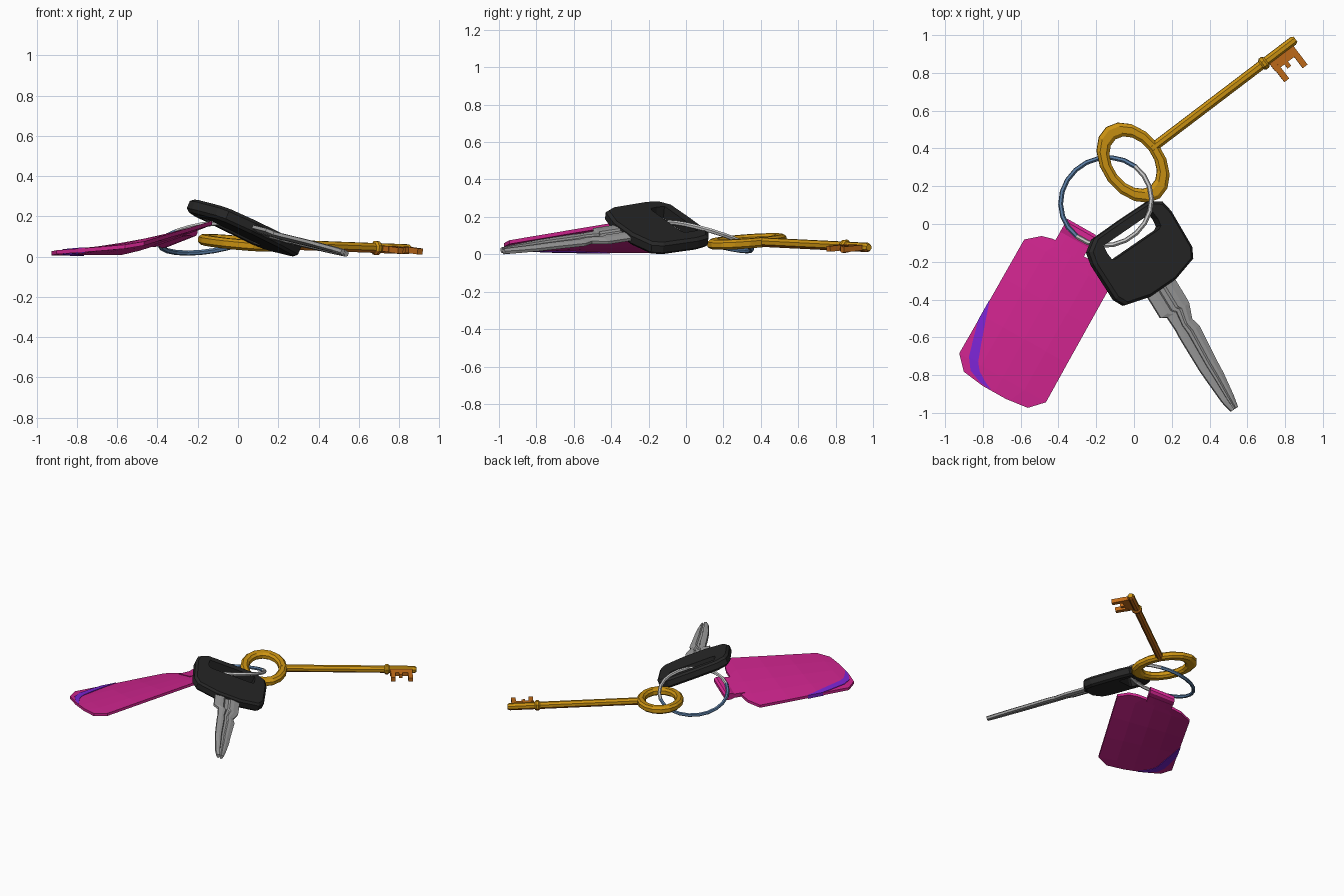
import bpy, bmesh, math
from mathutils import Vector, Matrix

if "Cube" in bpy.data.objects:
    bpy.data.objects.remove(bpy.data.objects["Cube"])


def material(name, rgb):
    m = bpy.data.materials.new(name)
    m.diffuse_color = (*rgb, 1)
    m.use_nodes = True
    m.node_tree.nodes["Principled BSDF"].inputs["Base Color"].default_value = m.diffuse_color
    return m


magenta = material("magenta", (0.62, 0.018, 0.27))
purple = material("purple", (0.2, 0.018, 0.66))
black = material("black plastic", (0.02, 0.02, 0.02))
gold = material("gold", (0.6, 0.29, 0.006))
orange = material("dark gold", (0.54, 0.15, 0.01))
steel = material("blade grey", (0.34, 0.34, 0.34))
blue = material("blue steel", (0.1, 0.2, 0.36))
silver = material("silver", (0.56, 0.56, 0.56))


def frame(origin, a, b):
    """Matrix whose x and y axes follow a and b."""
    x = Vector(a).normalized()
    y = Vector(b)
    y = (y - x * x.dot(y)).normalized()
    z = x.cross(y)
    m = Matrix((x, y, z)).transposed().to_4x4()
    m.translation = origin
    return m


def loft(name, sections, mats, closed=False, place=None, rule=None):
    """Skin a row of equal point loops; closed joins last to first."""
    place = place or Matrix()
    bm = bmesh.new()
    rings = [[bm.verts.new(place @ Vector(p)) for p in s] for s in sections]
    n, count = len(rings[0]), len(rings)
    for i in range(count if closed else count - 1):
        a, b = rings[i], rings[(i + 1) % count]
        for j in range(n):
            k = (j + 1) % n
            bm.faces.new((a[j], a[k], b[k], b[j]))
    if not closed:
        bm.faces.new(rings[0])
        bm.faces.new(rings[-1])
    bmesh.ops.recalc_face_normals(bm, faces=bm.faces)
    bm.normal_update()
    if rule:
        for f in bm.faces:
            f.material_index = rule(f)
    mesh = bpy.data.meshes.new(name)
    bm.to_mesh(mesh)
    bm.free()
    for m in mats:
        mesh.materials.append(m)
    ob = bpy.data.objects.new(name, mesh)
    bpy.context.collection.objects.link(ob)
    return ob


def box(name, mat, place, lo, hi):
    secs = [[(x, lo[1], lo[2]), (x, hi[1], lo[2]), (x, hi[1], hi[2]), (x, lo[1], hi[2])]
            for x in (lo[0], hi[0])]
    return loft(name, secs, [mat], place=place)


def lathe(name, profile, sides, mats, place, rule=None):
    """Round bar along local x from (x, radius) pairs."""
    secs = [[(x, r * math.cos(math.tau * (i + .5) / sides), r * math.sin(math.tau * (i + .5) / sides))
             for i in range(sides)] for x, r in profile]
    return loft(name, secs, mats, place=place, rule=rule)


# Split ring: tilted thin hoop, blue on the far left, silver near right
hub = Vector((-0.148, 0.119, 0.11))
hoop = frame(hub, (0.45, -0.89, 0.33), (0.89, 0.45, 0))
secs = []
for i in range(22):
    a = math.tau * i / 22
    secs.append([((0.243 + 0.013 * math.cos(t)) * math.cos(a),
                  (0.243 + 0.013 * math.cos(t)) * math.sin(a), 0.013 * math.sin(t))
                 for t in (math.tau * j / 6 for j in range(6))])
loft("split_ring", secs, [blue, silver], True, hoop,
     lambda f: int((f.calc_center_median() - hub).dot(Vector((0.8, -0.6, 0))) > 0))

# Gold key: oval bow, shaft, collar and bit
key = frame((-0.005, 0.325, 0.085), (0.796, 0.605, -0.03), (-0.605, 0.796, 0.085))
secs = []
for i in range(16):
    a = math.tau * i / 16
    sec = []
    for f, z in ((0, 0.013), (0.25, 0.026), (0.75, 0.026), (1, 0.013),
                 (1, -0.013), (0.75, -0.026), (0.25, -0.026), (0, -0.013)):
        sec.append(((0.107 + 0.058 * f) * math.cos(a), (0.156 + 0.08 * f) * math.sin(a), z))
    secs.append(sec)
loft("gold_key_bow", secs, [gold], True, key)
under = lambda f: int(f.normal.z < -0.3)
lathe("gold_key_shaft", [(0.125, 0.03), (0.17, 0.026), (1.065, 0.026), (1.08, 0.018)],
      8, [gold, orange], key, under)
lathe("gold_key_collar", [(0.852, 0.028), (0.862, 0.037), (0.878, 0.037), (0.888, 0.028)],
      8, [gold, orange], key, under)
box("gold_key_bit", orange, key, (0.892, -0.07, -0.014), (1.05, 0, 0.014))
for i, (u, w, d) in enumerate(((0.912, 0.032, 0.145), (0.965, 0.024, 0.098), (1.034, 0.032, 0.145))):
    box(f"gold_key_tooth_{i + 1}", orange, key, (u - w / 2, -d, -0.015), (u + w / 2, -0.05, 0.015))

# Car key head: chamfered plastic frame with a long slot
car = frame((0.036, -0.16, 0.157), (0.52, -0.85, -0.13), (0.85, 0.52, -0.41))
half = [((-0.215, 0), (-0.155, 0)), ((-0.212, 0.19), (-0.155, 0.13)),
        ((-0.17, 0.255), (-0.155, 0.17)), ((-0.1, 0.27), (-0.11, 0.175)),
        ((0.12, 0.265), (-0.07, 0.17)), ((0.175, 0.235), (-0.06, 0.15)),
        ((0.213, 0.09), (-0.06, 0.07)), ((0.213, 0), (-0.06, 0))]
outline = half + [((o[0], -o[1]), (n[0], -n[1])) for o, n in half[-2:0:-1]]
secs = []
for o, n in outline:
    e = (o[0] * 0.94, o[1] * 0.94)
    secs.append([(*e, 0.035), (*o, 0.02), (*o, -0.02), (*e, -0.035), (*n, -0.035), (*n, 0.035)])
loft("car_key_head", secs, [black], True, car)

# Car key blade: stepped, tapering, with grooves along both faces
rows = [(0.17, -0.095, 0.09), (0.34, -0.095, 0.09), (0.36, -0.06, 0.088), (0.44, -0.057, 0.055),
        (0.49, -0.06, 0.07), (0.69, -0.06, 0.052), (0.77, -0.055, 0.047), (0.9, -0.045, 0.03),
        (0.965, -0.03, 0.016)]
groove = [(0, 0.008), (0.22, 0.015), (0.36, 0.015), (0.42, 0.006), (0.56, 0.006), (0.62, 0.015),
          (0.78, 0.015), (1, 0.008)]
secs = []
for k, l, r in rows:
    top = [(k, l + (r - l) * f, h) for f, h in groove]
    secs.append(top + [(x, y, -z) for x, y, z in reversed(top)])
loft("car_key_blade", secs, [steel], place=car)


# Fob: twisted tag, low on the left edge and raised on the right
def fob(s, t, dz):
    rise = 0.15 - 0.147 * (s - 0.2)
    return (-0.285 - 0.49 * s + 0.87 * t, -0.02 - 0.87 * s - 0.49 * t,
            0.033 + (t + 0.23) / 0.52 * rise + dz)


def sheet(name, rows, mat):
    """Rows of (s, centre, half width, half thickness) become a slab."""
    secs = []
    for s, c, w, h in rows:
        line = [c + w * f for f in (-1, -0.5, 0, 0.5, 1)]
        secs.append([fob(s, t, h) for t in line] + [fob(s, t, -h) for t in reversed(line)])
    return loft(name, secs, [mat])


sheet("fob_tag", [(0.122, 0.032, 0.13, 0.01), (0.138, 0.032, 0.188, 0.01), (0.2, 0.032, 0.26, 0.01),
                  (0.43, 0.032, 0.261, 0.01), (0.66, 0.032, 0.262, 0.01), (0.895, 0.032, 0.264, 0.01),
                  (0.968, 0.032, 0.195, 0.01), (0.984, 0.032, 0.07, 0.01)], magenta)
sheet("fob_strap", [(-0.008, 0.005, 0.087, 0.012), (0.008, 0.005, 0.087, 0.024),
                    (0.045, 0.005, 0.087, 0.024), (0.07, 0.005, 0.087, 0.015),
                    (0.15, 0.005, 0.087, 0.014)], magenta)

# Purple crescent across the lower left corner, on both faces of the tag
curve = [((0.575, -0.2315), (0.575, -0.228)), ((0.69, -0.2315), (0.69, -0.19)),
         ((0.79, -0.205), (0.80, -0.153)), ((0.885, -0.178), (0.885, -0.122)),
         ((0.945, -0.135), (0.925, -0.09)), ((0.975, -0.06), (0.96, -0.035)),
         ((0.981, 0.0), (0.978, 0.005))]
loft("fob_stripe", [[fob(*o, 0.0135), fob(*i, 0.0135), fob(*i, -0.0135), fob(*o, -0.0135)]
                    for o, i in curve], [purple])

# Rest the lowest point on the ground
low = min(v.co.z for o in bpy.data.objects for v in o.data.vertices)
for o in bpy.data.objects:
    o.data.transform(Matrix.Translation((0, 0, -low)))
